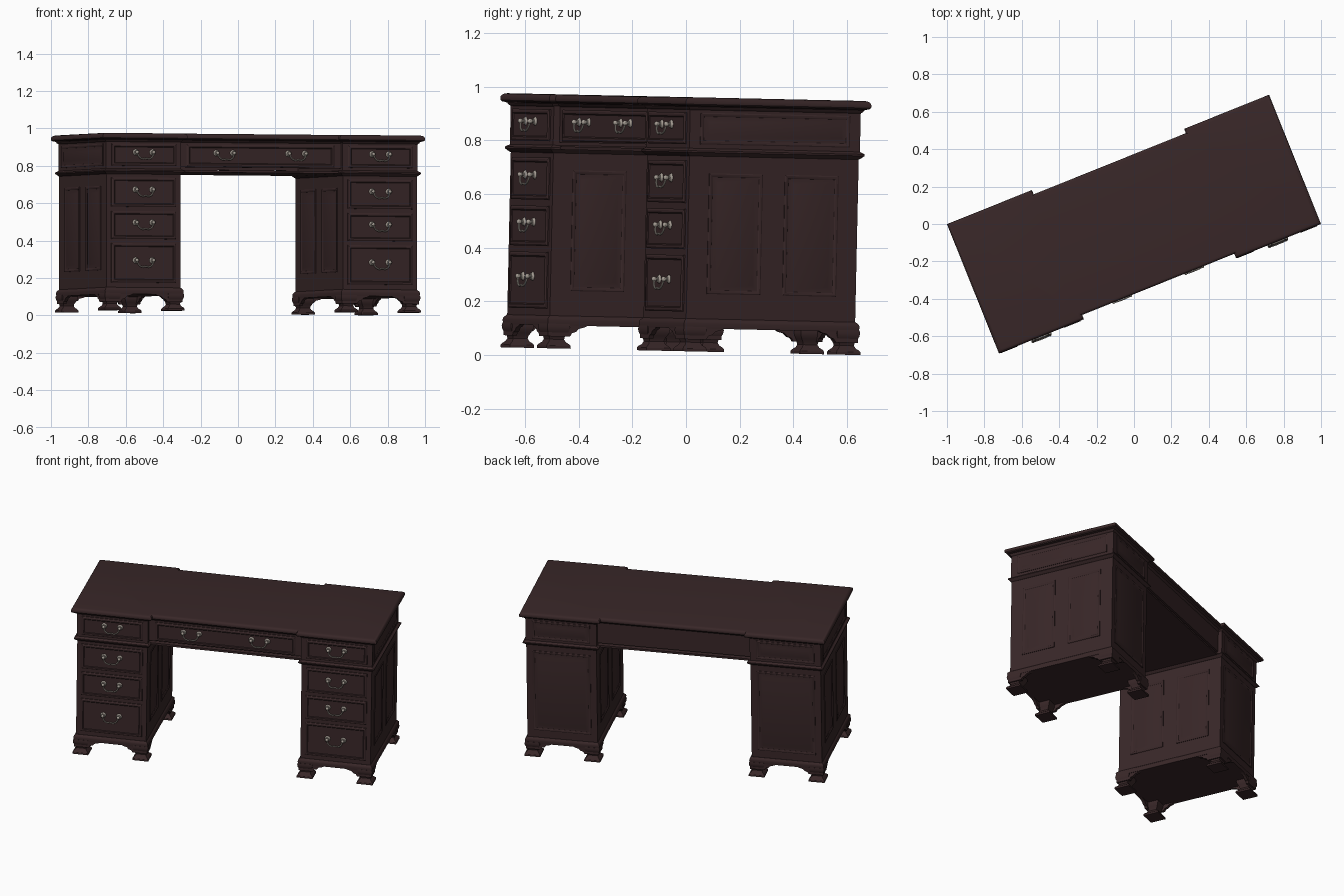
import bpy, bmesh, math
from mathutils import Matrix, Vector

if "Cube" in bpy.data.objects:
    bpy.data.objects.remove(bpy.data.objects["Cube"])

# The desk is built square to the axes, then turned and slightly tilted as one
ROT = Matrix.Rotation(math.radians(-1.25), 4, 'X') @ Matrix.Rotation(math.radians(21.9), 4, 'Z')
ROOT = Matrix.Translation((0, -0.0206, 0)) @ ROT


def material(name, rgb):
    m = bpy.data.materials.new(name)
    m.diffuse_color = (*rgb, 1)
    m.use_nodes = True
    m.node_tree.nodes["Principled BSDF"].inputs["Base Color"].default_value = m.diffuse_color
    return m


WOOD = material("dark mahogany", (0.040, 0.020, 0.021))
METAL = material("aged brass", (0.36, 0.32, 0.28))


def finish(name, bm, mat, matrix=None):
    bmesh.ops.recalc_face_normals(bm, faces=bm.faces)
    me = bpy.data.meshes.new(name)
    bm.to_mesh(me)
    bm.free()
    me.materials.append(mat)
    me.polygons.foreach_set("use_smooth", [True] * len(me.polygons))
    me.set_sharp_from_angle(angle=math.radians(32))
    ob = bpy.data.objects.new(name, me)
    bpy.context.collection.objects.link(ob)
    ob.matrix_world = ROOT @ (matrix or Matrix())
    return ob


def loft(name, rings, mat=WOOD, matrix=None):
    """Skin a stack of matching closed rings and cap both ends."""
    bm = bmesh.new()
    loops = [[bm.verts.new(p) for p in r] for r in rings]
    n = len(loops[0])
    for a, b in zip(loops, loops[1:]):
        for i in range(n):
            bm.faces.new((a[i], a[(i + 1) % n], b[(i + 1) % n], b[i]))
    bm.faces.new(loops[0][::-1])
    bm.faces.new(loops[-1])
    return finish(name, bm, mat, matrix)


def rect(u0, u1, v0, v1, o, z):
    return [(u0 - o, v0 - o, z), (u1 + o, v0 - o, z), (u1 + o, v1 + o, z), (u0 - o, v1 + o, z)]


def stack(name, u0, u1, v0, v1, profile):
    """Rectangular block whose outline grows by o at each height z."""
    return loft(name, [rect(u0, u1, v0, v1, o, z) for z, o in profile])


def box(name, u0, u1, v0, v1, z0, z1):
    return stack(name, u0, u1, v0, v1, [(z0, 0), (z1, 0)])


def face_matrix(center, normal):
    n, up = Vector(normal), Vector((0, 0, 1))
    x = up.cross(n)
    m = Matrix((x, up, n)).transposed().to_4x4()
    m.translation = center
    return m


def plate(name, center, normal, w, h, rings):
    """Moulded rectangle on a vertical face; rings are (inset, height)."""
    loft(name, [rect(-w / 2, w / 2, -h / 2, h / 2, -i, d) for i, d in rings],
         WOOD, face_matrix(center, normal))


DRAWER = [(0, -.002), (0, .005), (.006, .009), (.014, .009), (.018, .006), (.022, .006)]
PANEL = [(0, -.002), (0, .003), (.004, .005), (.010, .004), (.014, .001), (.022, .001), (.034, .004)]

# ---- table top with stepped outline and rounded edge
W, D, STEP, REC = .928, .3725, .4385, .025


def top_outline(o, z):
    w, d, s, r = W - o, D - o, STEP + o, D - REC - o
    half = [(-w, -d), (-s, -d), (-s, -r), (s, -r), (s, -d), (w, -d)]
    return [(x, y, z) for x, y in half] + [(-x, -y, z) for x, y in half]


prof = [(.900, .031), (.905, .024), (.912, .020), (.915, .012), (.916, .006), (.921, .001),
        (.927, 0), (.935, .001), (.941, .005), (.945, .011), (.947, .020)]
loft("table_top", [top_outline(o, z) for z, o in prof])

# ---- bail handle mesh, shared by all drawers (x across, y up, z outward)
cu = bpy.data.curves.new("handle_path", 'CURVE')
cu.dimensions = '3D'
cu.bevel_depth, cu.bevel_resolution, cu.resolution_u = .0042, 2, 5
sp = cu.splines.new('BEZIER')
path = [(-.046, .004, .020), (-.040, -.018, .024), (-.018, -.032, .026), (0, -.029, .026),
        (.018, -.032, .026), (.040, -.018, .024), (.046, .004, .020)]
sp.bezier_points.add(len(path) - 1)
for bp, p in zip(sp.bezier_points, path):
    bp.co = p
    bp.handle_left_type = bp.handle_right_type = 'AUTO'
tmp = bpy.data.objects.new("handle_path", cu)
bpy.context.collection.objects.link(tmp)
bail = bpy.data.meshes.new_from_object(tmp.evaluated_get(bpy.context.evaluated_depsgraph_get()))
bpy.data.objects.remove(tmp)


def handle(name, center):
    bm = bmesh.new()
    bm.from_mesh(bail)
    for f in bm.faces:
        f.material_index = 0
    for x in (-.048, .048):
        bmesh.ops.create_cone(bm, cap_ends=True, segments=14, radius1=.017, radius2=.011, depth=.008,
                              matrix=Matrix.Translation((x, .004, .004)))
        bmesh.ops.create_cone(bm, cap_ends=True, segments=10, radius1=.006, radius2=.006, depth=.02,
                              matrix=Matrix.Translation((x, .004, .012)))
        bmesh.ops.create_uvsphere(bm, u_segments=10, v_segments=6, radius=.010,
                                  matrix=Matrix.Translation((x, .004, .021)))
    finish(name, bm, METAL, face_matrix(center, (0, -1, 0)))


def skirt(name, center, normal, w):
    """Bracket board with curved wings beside the feet."""
    h = w / 2
    left = [(-h, .100), (-h, .045), (-h + .088, .045), (-h + .096, .058), (-h + .112, .063),
            (-h + .124, .075), (-h + .145, .080), (-h + .160, .088)]
    pts = left + [(-x, z) for x, z in left[::-1]]
    loft(name, [[(x, z, d) for x, z in pts] for d in (-.018, 0)], WOOD, face_matrix(center, normal))


FV = .3425
DRAWERS = [(.772, .890), (.553, .710), (.381, .530), (.148, .358)]
for side, s in (("left", -1), ("right", 1)):
    u0, u1 = sorted((s * .465, s * .897))
    uc, pw = (u0 + u1) / 2, u1 - u0
    # cabinet, frieze box and mouldings
    box(side + "_pedestal", u0 + .003, u1 - .003, -FV + .003, FV - .003, .095, .740)
    box(side + "_frieze", u0, u1, -FV, FV, .745, .906)
    stack(side + "_waist_moulding", u0, u1, -FV, FV,
          [(.728, -.002), (.733, .004), (.738, .010), (.742, .014), (.748, .014), (.752, .008), (.757, 0)])
    stack(side + "_base_moulding", u0, u1, -FV, FV,
          [(.086, .008), (.104, .010), (.112, .008), (.118, .002), (.122, -.002)])
    # drawers and their handles
    for i, (z0, z1) in enumerate(DRAWERS):
        fy = -FV if i == 0 else -FV + .003
        zc = (z0 + z1) / 2
        plate(f"{side}_drawer_{i + 1}", (uc, fy, zc), (0, -1, 0), pw - .06, z1 - z0, DRAWER)
        handle(f"{side}_handle_{i + 1}", (uc, fy - .006, zc + .010))
    # end and kneehole panels, two on each side face
    for label, ux, n in (("outer", s * .894, s), ("inner", s * .468, -s)):
        for v in (-.152, .152):
            plate(f"{side}_{label}_panel", (ux, v, .44), (n, 0, 0), .215, .45, PANEL)
    plate(side + "_end_frieze_panel", (s * .897, 0, .831), (s, 0, 0), .60, .118, PANEL)
    # back panels
    plate(side + "_back_panel", (uc, FV - .003, .43), (0, 1, 0), pw - .08, .52, PANEL)
    plate(side + "_back_frieze_panel", (uc, FV, .831), (0, 1, 0), pw - .08, .118, PANEL)
    # bracket skirts
    for n in (-1, 1):
        skirt(side + "_skirt", (uc, n * (FV + .006), 0), (0, n, 0), pw + .012)
        skirt(side + "_skirt", (uc + n * (pw / 2 + .006), 0, 0), (n, 0, 0), 2 * FV + .012)
    # flared ogee feet
    for fu in (u0 + .034, u1 - .034):
        for fv in (-FV + .034, FV - .034):
            stack(side + "_foot", fu, fu, fv, fv,
                  [(0, .048), (.010, .048), (.016, .044), (.024, .034), (.034, .029), (.044, .031),
                   (.056, .038), (.068, .044), (.080, .046), (.092, .044)])

# ---- centre section: aprons, wide drawer and dust board
AV = FV - REC
box("front_apron", -.466, .466, -AV, -AV + .02, .768, .906)
box("back_apron", -.466, .466, AV - .02, AV, .768, .906)
box("dust_board", -.466, .466, -AV, AV, .741, .753)
plate("centre_drawer", (0, -AV, .831), (0, -1, 0), .85, .118, DRAWER)
for u in (-.207, .207):
    handle("centre_handle", (u, -AV - .006, .841))

# ---- stand the tilted desk on the ground
bpy.context.view_layer.update()
low = min((o.matrix_world @ v.co).z for o in bpy.data.objects for v in o.data.vertices)
for o in bpy.data.objects:
    o.matrix_world = Matrix.Translation((0, 0, -low)) @ o.matrix_world
